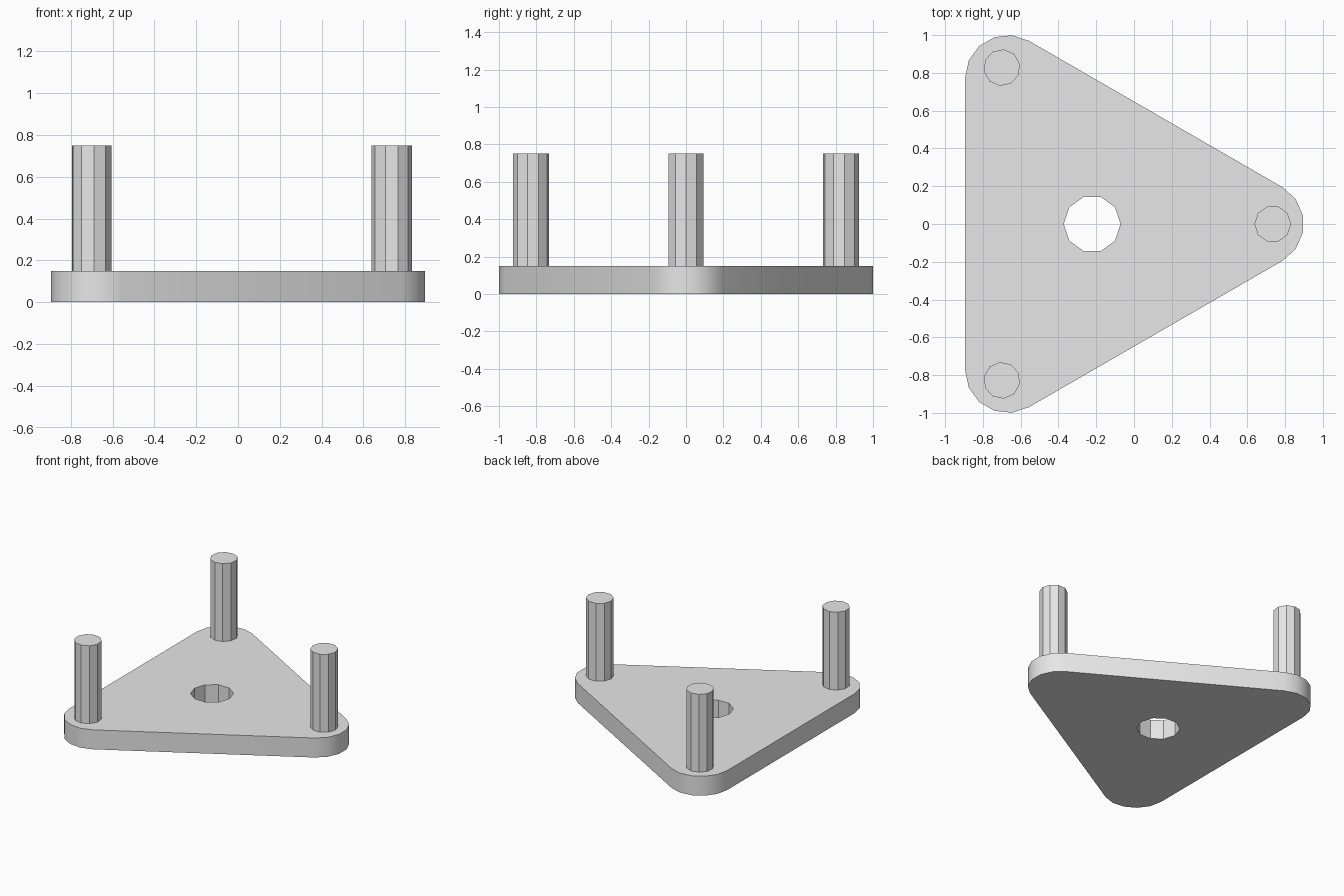
import bpy, bmesh
from math import radians, cos, sin

cube = bpy.data.objects.get("Cube")
if cube:
    bpy.data.objects.remove(cube, do_unlink=True)

CENTRE_X = -0.2215      # axis of the three-fold symmetry
THICKNESS = 0.15
PEG_TOP = 0.75
CORNER_DIST, CORNER_R = 0.895, 0.225
PEG_DIST, PEG_R = 0.956, 0.097
HOLE_R = 0.15
SIDES = 10

grey = bpy.data.materials.new("light_grey")
grey.use_nodes = True
grey.diffuse_color = (0.8, 0.8, 0.8, 1)
grey.node_tree.nodes["Principled BSDF"].inputs["Base Color"].default_value = (0.8, 0.8, 0.8, 1)


def polar(radius, degrees, origin=(CENTRE_X, 0)):
    a = radians(degrees)
    return origin[0] + radius * cos(a), origin[1] + radius * sin(a)


def prism(name, loops, bottom, top):
    """Extrude closed outlines; inner outlines become holes."""
    bm = bmesh.new()
    edges = []
    for loop in loops:
        verts = [bm.verts.new((x, y, bottom)) for x, y in loop]
        edges += [bm.edges.new((v, verts[i - 1])) for i, v in enumerate(verts)]
    bmesh.ops.triangle_fill(bm, edges=edges, use_beauty=True, normal=(0, 0, 1))
    ext = bmesh.ops.extrude_face_region(bm, geom=bm.faces[:], use_keep_orig=True)
    raised = [g for g in ext["geom"] if isinstance(g, bmesh.types.BMVert)]
    bmesh.ops.translate(bm, verts=raised, vec=(0, 0, top - bottom))
    bmesh.ops.recalc_face_normals(bm, faces=bm.faces[:])
    mesh = bpy.data.meshes.new(name)
    bm.to_mesh(mesh)
    bm.free()
    mesh.materials.append(grey)
    obj = bpy.data.objects.new(name, mesh)
    bpy.context.collection.objects.link(obj)
    bpy.ops.object.select_all(action="DESELECT")
    obj.select_set(True)
    bpy.context.view_layer.objects.active = obj
    bpy.ops.object.shade_smooth_by_angle(angle=radians(30))
    return obj


def polygon(radius, turn=0, origin=(CENTRE_X, 0)):
    return [polar(radius, turn + i * 360 / SIDES, origin) for i in range(SIDES)]


# Rounded triangular plate with a central hole
outline = [polar(CORNER_R, turn + step, polar(CORNER_DIST, turn))
           for turn in (0, 120, 240) for step in range(-60, 61, 24)]
prism("base_plate", [outline, polygon(HOLE_R)], 0, THICKNESS)

# One upright peg near each corner
for name, turn in (("left_peg", 0), ("back_right_peg", 120), ("front_right_peg", 240)):
    prism(name, [polygon(PEG_R, turn, polar(PEG_DIST, turn))], THICKNESS, PEG_TOP)
